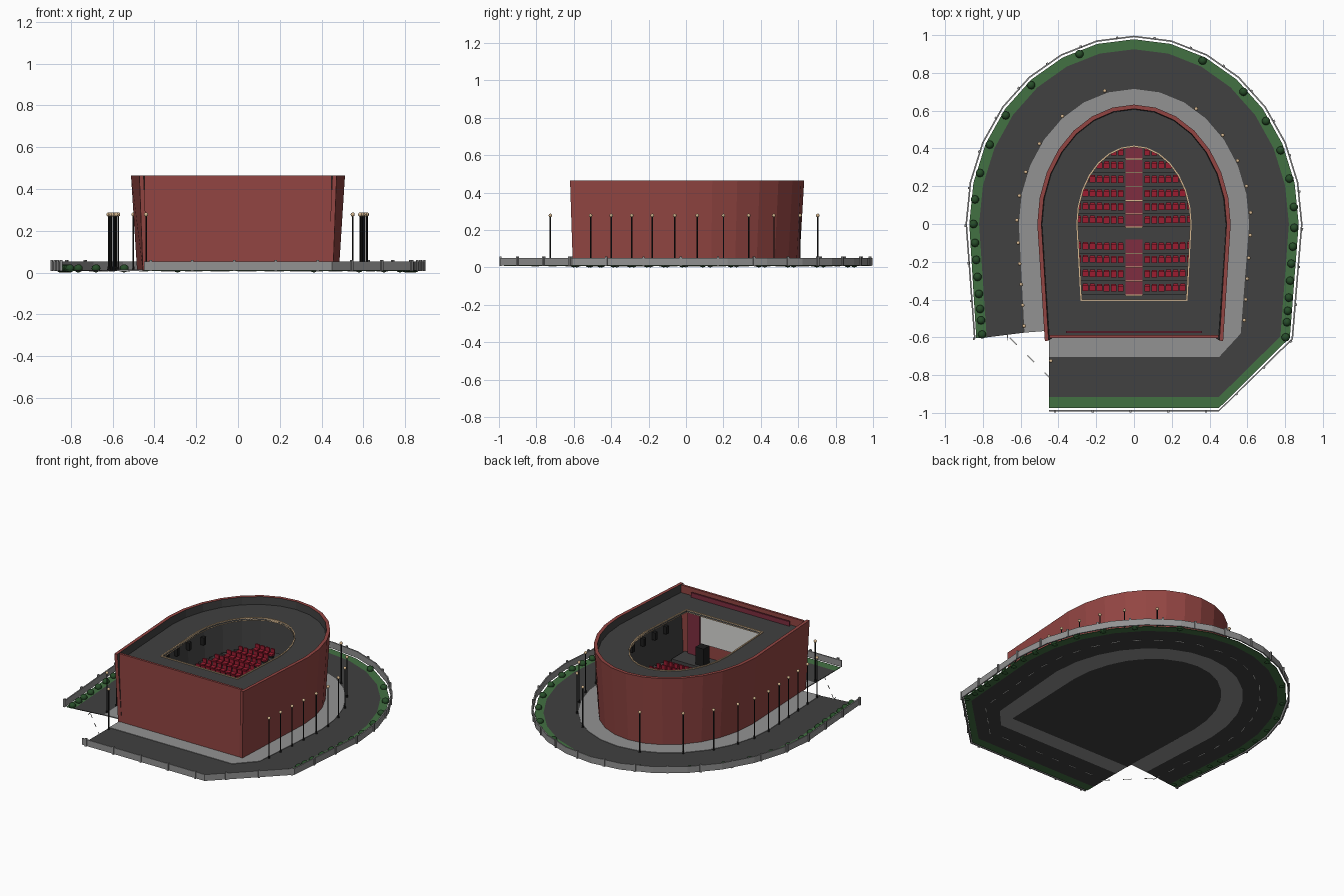
import bpy, bmesh, math
from mathutils import Vector, Matrix

if "Cube" in bpy.data.objects:
    bpy.data.objects.remove(bpy.data.objects["Cube"])

def mat(name, r, g, b):
    m = bpy.data.materials.new(name)
    m.diffuse_color = (r, g, b, 1)
    m.use_nodes = True
    m.node_tree.nodes["Principled BSDF"].inputs["Base Color"].default_value = m.diffuse_color
    return m

BRICK = mat("brick_red", .29, .06, .055)
DARK = mat("asphalt", .052, .052, .052)
PAVE = mat("pavement_grey", .29, .29, .29)
GRASS = mat("grass_green", .055, .165, .055)
BUSH = mat("bush_green", .02, .075, .022)
SEAT = mat("seat_crimson", .33, .012, .03)
CARPET = mat("carpet_red", .21, .027, .05)
CREAM = mat("cream", .68, .48, .28)
BLACK = mat("black_metal", .012, .012, .012)
WHITE = mat("white", .7, .7, .68)

N = 14  # arch segments

def finish(bm, name, mats, smooth=False):
    me = bpy.data.meshes.new(name)
    bmesh.ops.recalc_face_normals(bm, faces=bm.faces)
    bm.to_mesh(me)
    bm.free()
    for m in mats:
        me.materials.append(m)
    for p in me.polygons:
        p.use_smooth = smooth
    ob = bpy.data.objects.new(name, me)
    bpy.context.collection.objects.link(ob)
    return ob

def arch(a, b, left, right):
    """Horseshoe outline from the left front point over the back to the right."""
    pts = [left]
    for i in range(N + 1):
        t = math.pi * (1 - i / N)
        pts.append((a * math.cos(t), b * math.sin(t)))
    return pts + [right]

def plot(a, b, left, right, d):
    return arch(a, b, left, right) + [(.45, -d), (-.45, -d)]

def band(name, outer, inner, zo, zi, material, inner_mat=None, closed=False):
    """Solid between two outlines; zo / zi are (bottom, top) heights.
    Outlines may be given as (bottom, top) pairs for sloping walls."""
    o0, o1 = outer if isinstance(outer, tuple) else (outer, outer)
    i0, i1 = inner if isinstance(inner, tuple) else (inner, inner)
    bm = bmesh.new()
    rows = [[bm.verts.new((*p, z)) for p in line] for line, z in
            ((o0, zo[0]), (o1, zo[1]), (i1, zi[1]), (i0, zi[0]))]
    n = len(o0)
    for k in range(n if closed else n - 1):
        j = (k + 1) % n
        for s in range(4):
            A, B = rows[s], rows[(s + 1) % 4]
            f = bm.faces.new((A[k], A[j], B[j], B[k]))
            if inner_mat and s == 2:
                f.material_index = 1
    if not closed:
        for k in (0, n - 1):
            bm.faces.new([r[k] for r in rows])
    return finish(bm, name, [material] + ([inner_mat] if inner_mat else []))

def prism(bm, pts, z0, z1, mi=0):
    lo = [bm.verts.new((*p, z0)) for p in pts]
    hi = [bm.verts.new((*p, z1)) for p in pts]
    n = len(pts)
    fs = [bm.faces.new(lo[::-1]), bm.faces.new(hi)]
    fs += [bm.faces.new((lo[k], lo[(k + 1) % n], hi[(k + 1) % n], hi[k])) for k in range(n)]
    for f in fs:
        f.material_index = mi

def box(bm, x0, x1, y0, y1, z0, z1, mi=0):
    prism(bm, [(x0, y0), (x1, y0), (x1, y1), (x0, y1)], z0, z1, mi)

def boxes(name, material, dims):
    bm = bmesh.new()
    for d in dims:
        box(bm, *d)
    return finish(bm, name, [material])

def half_width(y, a, b, front):
    if y > 0:
        return a * math.sqrt(max(0, 1 - (y / b) ** 2))
    return a + (front - a) * (-y / .6)

# Ground rings
fence_o = plot(.892, .997, (-.847, -.607), (.842, -.61), .992)
fence_i = plot(.884, .989, (-.839, -.607), (.834, -.607), .984)
grass_o = plot(.872, .978, (-.835, -.605), (.825, -.602), .974)
road_o = plot(.82, .925, (-.78, -.6), (.775, -.595), .915)
walk_o = plot(.61, .715, (-.58, -.575), (.565, -.58), .705)
walk_i = plot(.47, .595, (-.45, -.565), (.45, -.59), .59)
G = (.008, .012)
band("grass_verge", grass_o, road_o, G, G, GRASS)
band("road", road_o, walk_o, G, G, DARK)
band("sidewalk", walk_o, walk_i, (.008, .015), (.008, .015), PAVE)
band("perimeter_wall", fence_o, fence_i, (.01, .052), (.01, .052), PAVE)
bm = bmesh.new()
prism(bm, arch(.472, .597, (-.45, -.6), (.45, -.6)), .008, .014)
finish(bm, "hall_floor", [DARK])

def along(path, step):
    """Evenly spaced (point, direction) samples on a polyline."""
    out, carry = [], 0
    for p, q in zip(path, path[1:]):
        p, q = Vector(p), Vector(q)
        L, d = (q - p).length, (q - p).normalized()
        while carry < L:
            out.append((p + d * carry, d))
            carry += step
        carry -= L
    return out

# Fence posts and lane dashes
def oriented(name, material, samples, lx, ly, z0, z1):
    bm = bmesh.new()
    for p, d in samples:
        s = Vector((-d.y, d.x)) * ly
        e = d * lx
        prism(bm, [tuple(p - e - s), tuple(p + e - s), tuple(p + e + s), tuple(p - e + s)], z0, z1)
    finish(bm, name, [material])

oriented("fence_posts", PAVE, along(fence_o, .2), .006, .006, .008, .06)
lane = plot(.715, .82, (-.67, -.59), (.67, -.59), .81) + [(-.67, -.59)]
oriented("lane_dashes", WHITE, along(lane, .13), .026, .002, .006, .0085)

# Bushes
bm = bmesh.new()
for sx, ys in ((-1, (.9, .735, .575, .42, .27, .13, 0, -.1, -.19, -.28, -.37, -.45, -.51, -.585)),
               (1, (.865, .7, .545, .39, .24, .09, -.02, -.12, -.21, -.3, -.39, -.46, -.52, -.6))):
    for y in ys:
        p = Vector((sx * half_width(y, .85, .957, .803), y, .02))
        bmesh.ops.create_icosphere(bm, subdivisions=2, radius=.022,
                                   matrix=Matrix.Translation(p) @ Matrix.Diagonal((1, 1, .9, 1)))
finish(bm, "bushes", [BUSH], True)

# Street lamps
spots = [(-.155, .705), (-.44, -.725)]
for sx, ys in ((-1, (.57, .425, .275, .15, .02, -.1, -.21, -.32, -.43, -.54)),
               (1, (.61, .47, .335, .2, .06, -.06, -.18, -.29, -.4, -.51))):
    spots += [(sx * half_width(y, .62, .72, .578), y) for y in ys]
bm, heads = bmesh.new(), bmesh.new()
for x, y in spots:
    bmesh.ops.create_cone(bm, cap_ends=True, segments=8, radius1=.0035, radius2=.0035,
                          depth=.265, matrix=Matrix.Translation((x, y, .1425)))
    bmesh.ops.create_cone(bm, cap_ends=True, segments=8, radius1=.007, radius2=.004,
                          depth=.02, matrix=Matrix.Translation((x, y, .02)))
    bmesh.ops.create_icosphere(heads, subdivisions=2, radius=.01,
                               matrix=Matrix.Translation((x, y, .278)))
finish(bm, "lamp_poles", [BLACK])
finish(heads, "lamp_globes", [CREAM], True)

# Flaring hall wall, front wall and roof
out0 = arch(.483, .605, (-.455, -.605), (.455, -.605))
out1 = arch(.512, .632, (-.472, -.62), (.472, -.62))
in0 = arch(.458, .58, (-.43, -.603), (.43, -.603))
in1 = arch(.49, .61, (-.452, -.617), (.452, -.617))
band("hall_wall", (out0, out1), (in0, in1), (.01, .465), (.01, .465), BRICK, DARK)
boxes("front_wall", BRICK, [(-.448, .448, -.603, -.588, .01, .465)])
roof_o = arch(.488, .607, (-.449, -.59), (.449, -.59))
hole = arch(.297, .407, (-.275, -.4), (.275, -.4))
trim = arch(.305, .415, (-.283, -.408), (.283, -.408))
Z = (.405, .415)
band("roof", roof_o, hole, Z, Z, DARK, closed=True)
band("roof_opening_trim", trim, hole, (.4, .42), (.4, .42), CREAM, closed=True)
boxes("roof_band", CARPET, [(-.36, .36, -.577, -.567, .415, .445)])

# Stage, screen, curtains and speakers
boxes("stage", DARK, [(-.42, .42, -.587, -.45, .014, .035)])
boxes("screen", WHITE, [(-.3, .3, -.587, -.58, .12, .385)])
boxes("curtains", CARPET, [(s * .345 - .045, s * .345 + .045, -.587, -.572, .035, .4) for s in (-1, 1)])
speakers = [(s * .23 - .03, s * .23 + .03, -.53, -.47, .035, .15) for s in (-1, 1)]
for s in (-1, 1):
    for k in range(7):
        y = -.42 + k * .11
        x = s * (half_width(y, .463, .587, .43))
        speakers.append((x - .012, x + .012, y - .012, y + .012, .21, .26))
boxes("speakers", BLACK, speakers)

# Stepped tiers with carpeted aisle and seats
rows = [-.34, -.265, -.19, -.12, .02, .09, .16, .235, .31, .38, .45]
tiers, aisle, edges, seats, legs = (bmesh.new() for _ in range(5))
for k, y in enumerate(rows):
    z = .035 + .13 * (y + .34)
    y0 = y - .037
    y1 = rows[k + 1] - .037 if k + 1 < len(rows) else .52
    w0, w1 = half_width(y0, .455, .578, .43), half_width(y1, .455, .578, .43)
    prism(tiers, [(-w0, y0), (w0, y0), (w1, y1), (-w1, y1)], .013, z)
    box(aisle, -.045, .045, y0, min(y1, y + .038), z, z + .003)
    box(edges, -.045, .045, y0 - .003, y0 + .003, z - .004, z + .005)
    for s in (-1, 1):
        x = .07
        while x < half_width(y + .03, .44, .565, .4) - .03:
            c, yy = s * x, y + .06 * x * x
            box(legs, c - .012, c + .012, yy - .008, yy + .01, z, z + .016)
            box(seats, c - .0155, c + .0155, yy - .018, yy + .012, z + .016, z + .028)
            prism(seats, [(c - .0155, yy + .01), (c + .0155, yy + .01),
                          (c + .012, yy + .021), (c - .012, yy + .021)], z + .016, z + .052)
            x += .0375
finish(tiers, "seating_tiers", [DARK])
finish(aisle, "aisle_carpet", [CARPET])
finish(edges, "step_edges", [CREAM])
finish(seats, "seats", [SEAT])
finish(legs, "seat_bases", [BLACK])
